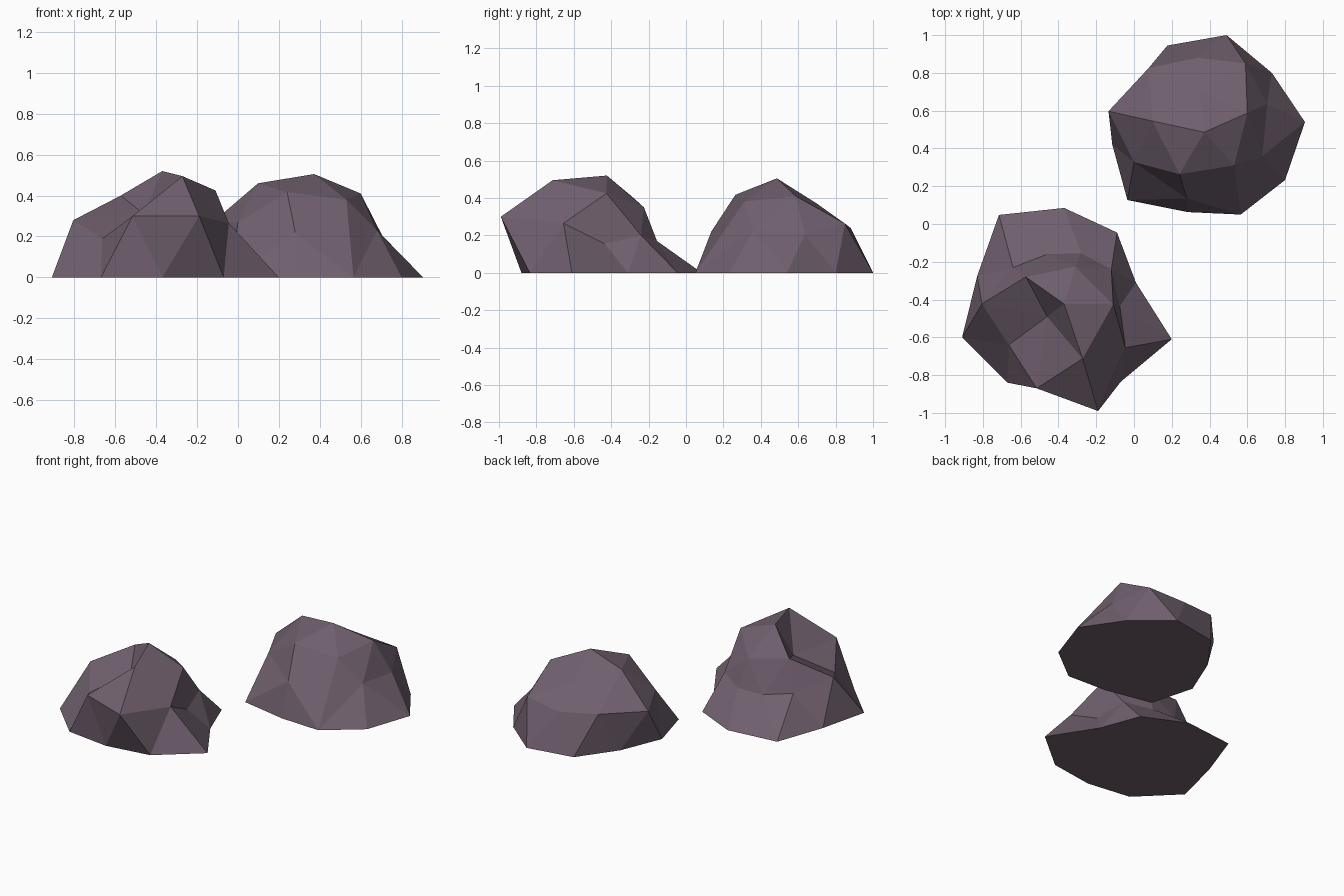
import bpy, bmesh
from mathutils import Vector

stone = bpy.data.materials.new("stone")
stone.diffuse_color = (0.16, 0.115, 0.155, 1)


def make_rock(name, centre, base, upper):
    """Star-shaped rock: facets come from the hull of the corner directions."""
    centre = Vector(centre)
    corners = [Vector((x, y, 0)) for x, y in base] + [Vector(p) for p in upper]
    bm = bmesh.new()
    spot = {}
    for p in corners:
        v = bm.verts.new((p - centre).normalized())
        spot[v] = p
    bmesh.ops.convex_hull(bm, input=bm.verts[:])
    for v in bm.verts:
        v.co = spot[v]
    # merge the flat underside into one face
    under = [f for f in bm.faces if all(v.co.z < 1e-4 for v in f.verts)]
    bmesh.ops.dissolve_faces(bm, faces=under)
    bmesh.ops.recalc_face_normals(bm, faces=bm.faces[:])
    mesh = bpy.data.meshes.new(name)
    bm.to_mesh(mesh)
    bm.free()
    mesh.materials.append(stone)
    obj = bpy.data.objects.new(name, mesh)
    bpy.context.collection.objects.link(obj)
    return obj


# front rock: craggy, with a notch at the front left and a ledge at the back
make_rock(
    "front_rock", (-0.38, -0.45, 0.1),
    [(-0.91, -0.6), (-0.83, -0.275), (-0.715, 0.048), (-0.37, 0.085),
     (-0.09, -0.045), (0.01, -0.31), (0.2, -0.61), (-0.07, -0.835),
     (-0.37, -0.88), (-0.67, -0.84)],
    [(-0.515, -0.87, 0.3), (-0.19, -0.99, 0.3), (-0.805, -0.423, 0.28),
     (-0.573, -0.28, 0.4), (-0.37, -0.423, 0.52), (-0.46, -0.49, 0.31),
     (-0.663, -0.64, 0.19), (-0.272, -0.713, 0.495), (-0.045, -0.655, 0.265),
     (-0.11, -0.425, 0.425), (-0.075, -0.435, 0.155), (-0.12, -0.24, 0.2),
     (-0.31, -0.225, 0.35), (-0.28, -0.155, 0.17), (-0.46, -0.16, 0.17),
     (-0.64, -0.23, 0.2)])

# back rock: rounder, with a broad sloping top
make_rock(
    "back_rock", (0.38, 0.53, 0.1),
    [(0.0, 0.7), (0.177, 0.945), (0.49, 1.0), (0.73, 0.8), (0.905, 0.54),
     (0.8, 0.233), (0.565, 0.05), (0.285, 0.063), (-0.035, 0.127),
     (-0.115, 0.42)],
    [(-0.135, 0.597, 0.26), (0.077, 0.825, 0.27), (0.335, 0.88, 0.24),
     (0.59, 0.85, 0.263), (0.6, 0.587, 0.41), (0.372, 0.486, 0.505),
     (0.098, 0.545, 0.46), (0.24, 0.264, 0.417), (0.53, 0.31, 0.38),
     (0.0, 0.328, 0.27), (0.705, 0.635, 0.205), (0.68, 0.36, 0.23),
     (0.28, 0.135, 0.22), (0.35, 0.7, 0.37)])
